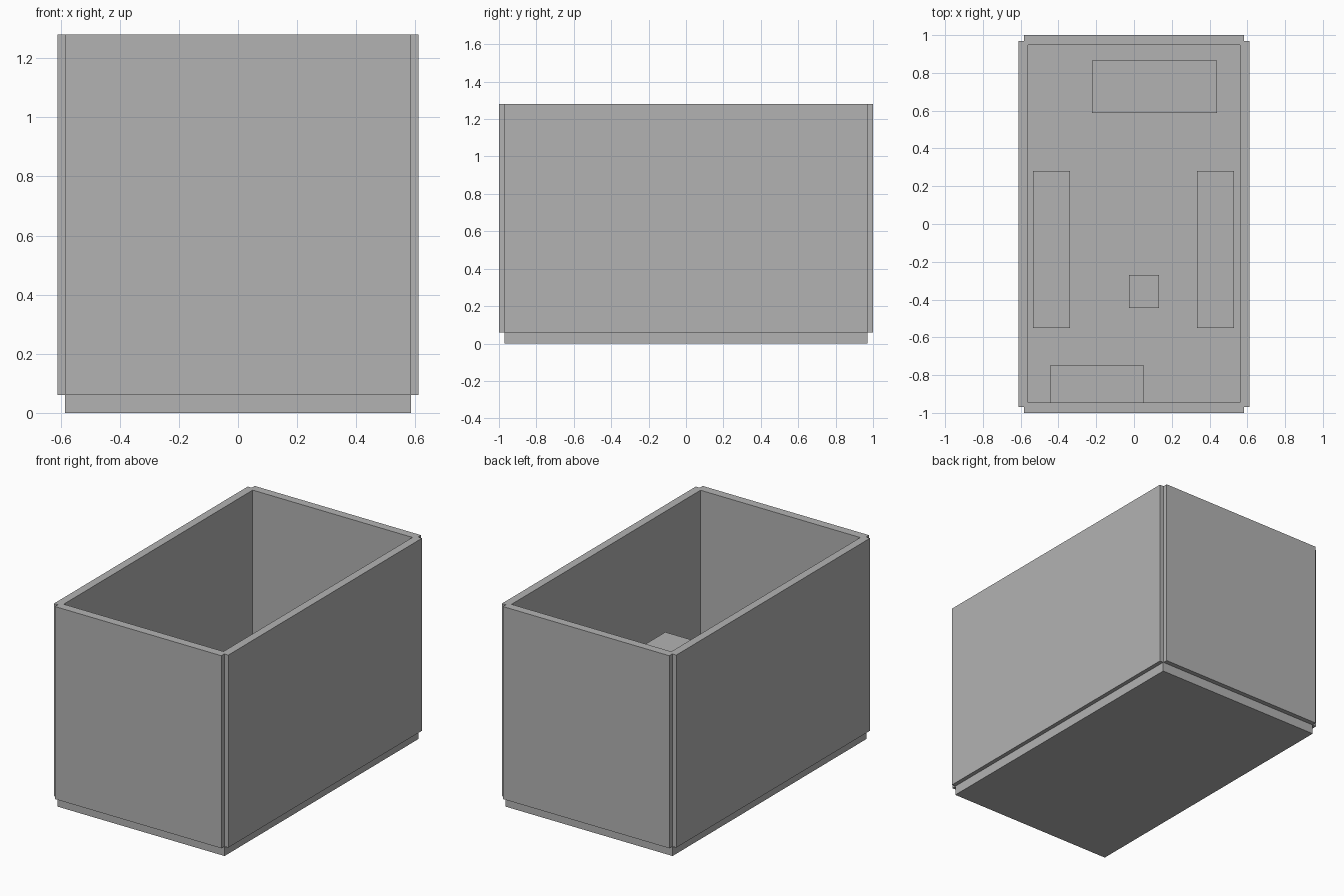
import bpy

if "Cube" in bpy.data.objects:
    bpy.data.objects.remove(bpy.data.objects["Cube"])

grey = bpy.data.materials.new("plain grey")
grey.diffuse_color = (0.45, 0.45, 0.45, 1)
grey.use_nodes = True
grey.node_tree.nodes["Principled BSDF"].inputs["Base Color"].default_value = grey.diffuse_color


def box(name, x, y, z):
    """Box from (min, max) pairs on each axis."""
    bpy.ops.mesh.primitive_cube_add(
        size=1, location=[(a + b) / 2 for a, b in (x, y, z)])
    ob = bpy.context.object
    ob.name = name
    ob.scale = [b - a for a, b in (x, y, z)]
    bpy.ops.object.transform_apply(location=False, rotation=False, scale=True)
    ob.data.materials.append(grey)
    return ob


FLOOR, TOP = 0.06, 1.28

# Floor slab
box("floor", (-0.585, 0.585), (-0.97, 0.97), (0, FLOOR))

# Four walls, leaving a small notch at each outer corner
box("front_wall", (-0.583, 0.583), (-1.0, -0.945), (FLOOR, TOP))
box("back_wall", (-0.583, 0.583), (0.947, 1.0), (FLOOR, TOP))
box("left_wall", (-0.611, -0.56), (-0.97, 0.97), (FLOOR, TOP))
box("right_wall", (0.56, 0.611), (-0.97, 0.97), (FLOOR, TOP))

# Furniture blocks standing on the floor
box("left_shelf", (-0.535, -0.338), (-0.55, 0.28), (FLOOR, 0.54))
box("right_shelf", (0.333, 0.53), (-0.55, 0.28), (FLOOR, 0.54))
box("back_counter", (-0.222, 0.44), (0.588, 0.865), (FLOOR, 0.42))
box("front_cabinet", (-0.445, 0.053), (-0.945, -0.75), (FLOOR, 0.54))
box("stool", (-0.027, 0.132), (-0.445, -0.27), (FLOOR, 0.26))
